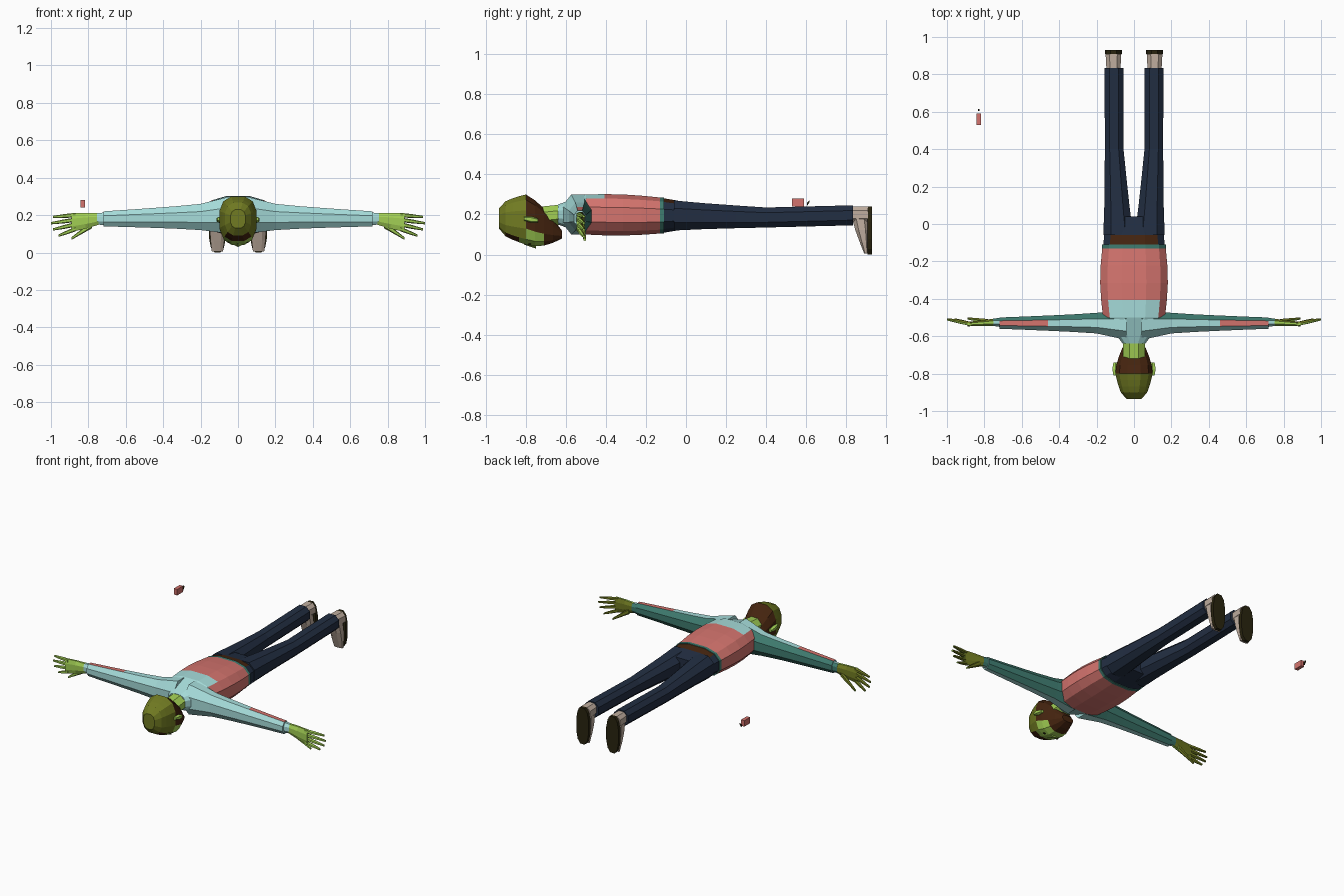
import bpy, bmesh, math
from mathutils import Vector

cube = bpy.data.objects.get("Cube")
if cube:
    bpy.data.objects.remove(cube, do_unlink=True)

COLOURS = {
    "skin_green": "A2CF54", "olive": "717B22", "hair_brown": "45240F",
    "sleeve_cyan": "A6DCDA", "sleeve_teal": "3F7C70", "vest_pink": "D4746E",
    "trouser_navy": "222E42", "shoe_beige": "C0AE9F", "sole_dark": "29240F",
}
NAMES = list(COLOURS)


def make_material(name, code):
    material = bpy.data.materials.new(name)
    material.use_nodes = True
    srgb = [channel / 255 for channel in bytes.fromhex(code)]
    colour = [((c + .055) / 1.055) ** 2.4 for c in srgb] + [1]
    material.diffuse_color = colour
    shader = material.node_tree.nodes["Principled BSDF"]
    shader.inputs["Base Color"].default_value = colour
    return material


MATERIALS = [make_material(name, code) for name, code in COLOURS.items()]


def tube(name, axis, start, end, start_size, end_size, rule,
         steps=1, ease=1, bulge=0, sides=8, power=2, mirror=1):
    """Tapered tube with rings square to an axis; rule is a colour or a function giving one."""
    bm = bmesh.new()
    along = "xyz".index(axis)
    across = [i for i in range(3) if i != along]
    start, end = Vector(start), Vector(end)
    start_size, end_size = Vector(start_size), Vector(end_size)
    rings = []
    for step in range(steps + 1):
        u = step / steps
        centre = start.lerp(end, u)
        size = start_size.lerp(end_size, u ** ease) * (1 + bulge * math.sin(math.pi * u))
        ring = []
        for i in range(sides):
            angle = 2 * math.pi * (i + .5) / sides
            point = centre.copy()
            for k, wave in enumerate((math.cos(angle), math.sin(angle))):
                reach = (abs(wave) / math.cos(math.pi / sides)) ** (2 / power)
                point[across[k]] += size[k] * math.copysign(min(reach, 1), wave)
            ring.append(bm.verts.new(point))
        rings.append(ring)
    for ring, following in zip(rings, rings[1:]):
        for i in range(sides):
            j = (i + 1) % sides
            bm.faces.new((ring[i], ring[j], following[j], following[i]))
    bm.faces.new(rings[0])
    bm.faces.new(rings[-1])
    for vert in bm.verts:
        vert.co.x *= mirror
    bmesh.ops.recalc_face_normals(bm, faces=bm.faces)
    bm.normal_update()
    for face in bm.faces:
        chosen = rule if isinstance(rule, str) else rule(face.calc_center_median(), face.normal)
        face.material_index = NAMES.index(chosen)
    mesh = bpy.data.meshes.new(name)
    bm.to_mesh(mesh)
    bm.free()
    for material in MATERIALS:
        mesh.materials.append(material)
    bpy.context.collection.objects.link(bpy.data.objects.new(name, mesh))


# Colour rules by place and direction
def vest_rule(centre, normal):
    upper_back = centre.y < -.44 and normal.z > .5 and abs(centre.x) < .13
    return "sleeve_cyan" if upper_back else "vest_pink"


def sleeve_rule(centre, normal):
    return "sleeve_teal" if normal.y > .3 else "sleeve_cyan"


def arm_rule(centre, normal):
    forearm_back = abs(centre.x) > .46 and normal.z > .85
    return "vest_pink" if forearm_back else sleeve_rule(centre, normal)


def hand_rule(centre, normal):
    return "olive" if normal.y > .3 else "skin_green"


def hips_rule(centre, normal):
    belt = centre.y < -.08 and normal.z > .85
    return "hair_brown" if belt else "trouser_navy"


def crown_rule(centre, normal):
    if centre.z > .1 or centre.y < -.9:
        return "olive"
    return "skin_green" if centre.y > -.85 else "hair_brown"


def jaw_rule(centre, normal):
    face = centre.y < -.72 and centre.z < .12
    return "skin_green" if face else "hair_brown"


# Torso and hips
body = dict(sides=12, power=2.6)
tube("shoulders", "y", (0, -.64, .2), (0, -.5, .2), (.06, .05), (.165, .1),
     "sleeve_cyan", steps=3, **body)
tube("vest", "y", (0, -.5, .2), (0, -.13, .195), (.165, .1), (.17, .09),
     vest_rule, steps=4, bulge=.08, **body)
tube("hem", "y", (0, -.13, .195), (0, -.11, .195), (.17, .09), (.17, .09),
     "sleeve_teal", **body)
tube("hips", "y", (0, -.11, .195), (0, .04, .195), (.164, .086), (.15, .06),
     hips_rule, steps=3, **body)

# Head and neck
tube("neck", "y", (0, -.72, .19), (0, -.62, .2), (.06, .05), (.06, .05), "skin_green")
tube("crown", "y", (0, -.935, .18), (0, -.8, .175), (.04, .05), (.1, .125),
     crown_rule, steps=4, ease=.5, **body)
tube("jaw", "y", (0, -.8, .175), (0, -.62, .1), (.1, .125), (.04, .02),
     jaw_rule, steps=4, ease=1.7, **body)
tube("nose", "y", (0, -.81, .06), (0, -.75, .05), (.01, .01), (.02, .02),
     "skin_green", sides=6)

for side_name, mirror in (("left", 1), ("right", -1)):
    def limb(part, *shape, **options):
        tube(f"{side_name}_{part}", *shape, mirror=mirror, **options)

    # Ear and eye
    limb("ear", "y", (.1, -.81, .18), (.1, -.74, .17), (.01, .01), (.01, .01),
         "skin_green", steps=2, bulge=.6, sides=6)
    limb("eye", "z", (.04, -.78, .05), (.04, -.78, .056), (.016, .007), (.016, .007),
         "sole_dark", sides=6)

    # Arm
    limb("shoulder", "x", (.04, -.54, .2), (.2, -.53, .19), (.08, .1), (.055, .07),
         sleeve_rule, steps=2)
    limb("sleeve", "x", (.2, -.53, .19), (.72, -.53, .18), (.055, .07), (.03, .04),
         arm_rule, steps=4, ease=.8)
    limb("cuff", "x", (.7, -.527, .18), (.755, -.525, .18), (.025, .035), (.02, .03),
         sleeve_rule)

    # Hand with four fingers and a thumb
    limb("palm", "x", (.74, -.525, .18), (.89, -.535, .16), (.02, .03), (.012, .05),
         hand_rule, steps=2, ease=.7)
    for k, finger in enumerate(("little", "ring", "middle", "index")):
        tip = 1 - .01 * (k - 1) ** 2
        limb(f"{finger}_finger", "x", (.87, -.535, .2 - k / 40), (tip, -.51, .19 - k / 30),
             (.011, .012), (.006, .006), hand_rule, steps=2, ease=2, sides=6)
    limb("thumb", "x", (.78, -.52, .15), (.89, -.505, .075), (.012, .02), (.006, .007),
         hand_rule, steps=2, sides=6)

    # Leg
    limb("thigh", "y", (.084, -.06, .195), (.106, .4, .185), (.08, .075), (.05, .05),
         "trouser_navy", steps=3, ease=.8, power=2.4)
    limb("shin", "y", (.106, .4, .185), (.107, .835, .196), (.05, .05), (.05, .05),
         "trouser_navy", steps=2, power=2.4)

    # Shoe with the toe pointing down
    limb("ankle", "y", (.11, .82, .2), (.11, .91, .2), (.037, .04), (.042, .04),
         "shoe_beige", power=2.5)
    limb("instep", "z", (.11, .87, .18), (.11, .9, .005), (.038, .04), (.03, .01),
         "shoe_beige", steps=3, bulge=.15, power=2.5)
    limb("sole", "y", (.11, .908, .12), (.11, .93, .12), (.045, .12), (.045, .12),
         "sole_dark", sides=12, power=2.5)

# Small loose box with a hook beside it
tube("loose_box", "y", (-.83, .53, .26), (-.83, .59, .26), (.012, .02), (.012, .02),
     "vest_pink", sides=4)
tube("loose_hook", "y", (-.83, .604, .25), (-.83, .616, .264), (.004, .008), (.004, .005),
     "sole_dark", sides=4)
